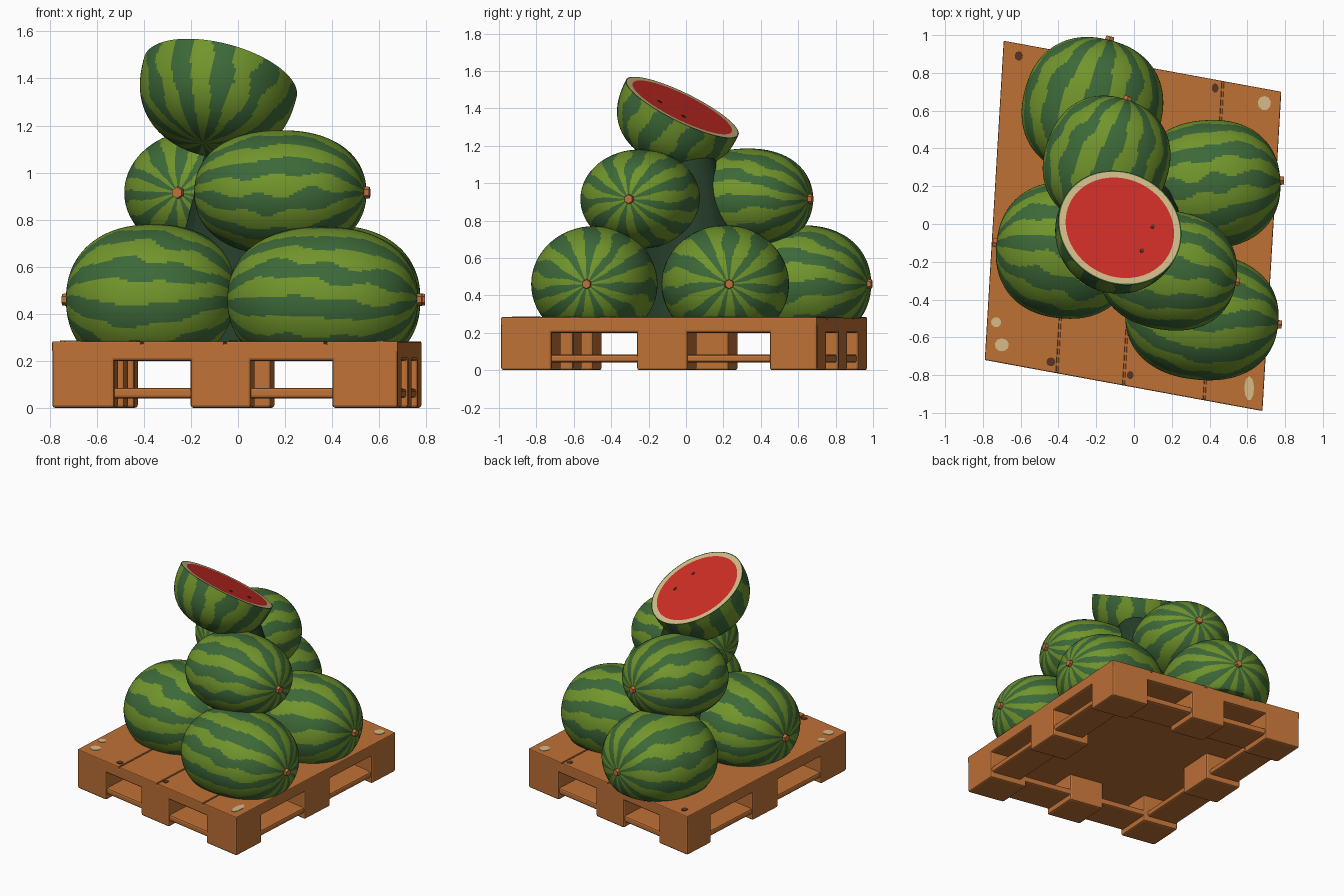
import bpy, bmesh, math
from math import sin, atan2, hypot
from mathutils import Vector, Matrix

cube = bpy.data.objects.get("Cube")
if cube:
    bpy.data.objects.remove(cube, do_unlink=True)


def material(name, r, g, b):
    m = bpy.data.materials.new(name)
    m.use_nodes = True
    m.diffuse_color = (r, g, b, 1)
    bsdf = next(n for n in m.node_tree.nodes if n.type == 'BSDF_PRINCIPLED')
    bsdf.inputs["Base Color"].default_value = (r, g, b, 1)
    bsdf.inputs["Roughness"].default_value = 0.8
    return m


WOOD = material("orange wood", 0.52, 0.165, 0.037)
LIGHT = material("light green rind", 0.165, 0.30, 0.025)
DARK = material("dark green rind", 0.046, 0.14, 0.04)
DEEP = material("deep green", 0.018, 0.045, 0.022)
RED = material("red flesh", 0.62, 0.027, 0.019)
CREAM = material("pale cream", 0.66, 0.50, 0.25)
STEM = material("stem brown", 0.52, 0.165, 0.05)
BROWN = material("dark brown", 0.10, 0.035, 0.015)


def finish(name, bm, mats, smooth=True):
    mesh = bpy.data.meshes.new(name)
    bm.to_mesh(mesh)
    bm.free()
    for m in mats:
        mesh.materials.append(m)
    ob = bpy.data.objects.new(name, mesh)
    bpy.context.collection.objects.link(ob)
    if smooth:
        bpy.ops.object.select_all(action='DESELECT')
        ob.select_set(True)
        bpy.context.view_layer.objects.active = ob
        bpy.ops.object.shade_smooth_by_angle(angle=math.radians(40))
    return ob


# ---------- pallet: slightly skewed, so placed in its own side directions ----------
U, V = Vector((1.47, -0.27, 0)), Vector((0.10, 1.69, 0))
MID = Vector((-0.005, -0.01, 0))


def spot(s, t, z):
    return MID + U * (s - 0.5) + V * (t - 0.5) + Vector((0, 0, z))


def plank(name, s, t, z, bevel=0.012):
    bm = bmesh.new()
    bmesh.ops.create_cube(bm, size=1)
    for v in bm.verts:
        k = [int(c > 0) for c in v.co]
        v.co = spot(s[k[0]], t[k[1]], z[k[2]])
    ob = finish(name, bm, [WOOD], smooth=False)
    mod = ob.modifiers.new("worn edges", 'BEVEL')
    mod.width, mod.segments = bevel, 2


S = [(0, 0.18), (0.40, 0.575), (0.81, 1)]
T = [(0, 0.16), (0.43, 0.59), (0.85, 1)]
for i, s in enumerate(S):
    for j, t in enumerate(T):
        if (i, j) != (1, 1):
            plank(f"pallet_block_{i}{j}", s, t, (0, 0.23))

plank("pallet_deck", (0, 1), (0, 1), (0.20, 0.274))
seams = [0, 0.26, 0.5, 0.79, 1]
for i in range(4):
    a, b = seams[i], seams[i + 1]
    plank(f"deck_board_{i}", (a + 0.003 * (i > 0), b - 0.003 * (i < 3)), (0, 1),
          (0.235, 0.283), 0.006)

for k, e in enumerate([(0.006, 0.16), (0.84, 0.994)]):
    plank(f"bottom_cross_board_{k}", (0.02, 0.98), e, (0.04, 0.085))
    plank(f"bottom_side_board_{k}", e, (0.02, 0.98), (0.042, 0.083))


# Worn pale and dark patches on the deck
def patch(name, x, y, rx, ry, mat):
    bm = bmesh.new()
    bmesh.ops.create_cone(bm, cap_ends=True, segments=9, radius1=1, radius2=1, depth=0.006,
                          matrix=Matrix.Translation((x, y, 0.283)) @ Matrix.Diagonal((rx, ry, 1, 1)))
    finish(name, bm, [mat], smooth=False)


for i, p in enumerate([(0.69, 0.64, 0.035, 0.038), (-0.73, -0.52, 0.027, 0.027),
                       (-0.70, -0.64, 0.038, 0.035), (0.61, -0.87, 0.026, 0.065)]):
    patch(f"pale_patch_{i}", *p, CREAM)
for i, p in enumerate([(-0.61, 0.89, 0.022, 0.025), (-0.44, -0.73, 0.024, 0.024),
                       (-0.02, -0.80, 0.018, 0.022), (0.43, 0.72, 0.018, 0.024)]):
    patch(f"dark_patch_{i}", *p, BROWN)


# ---------- melons ----------
def is_light(p, seed):
    """Wavy, broken stripes running from pole to pole."""
    th, z = atan2(p.y, p.x), p.z
    wave = sin(11 * th + 0.8 * sin(3 * z + seed + 2 * sin(th)) + 0.3 * sin(11 * z + 5 * th))
    gate = 0.5 * sin(3 * th + 7 * z + seed) * sin(5 * th - 4 * z + 2 * seed)
    return wave > gate


def stem(name, at, direction):
    bm = bmesh.new()
    rot = direction.to_track_quat('Z', 'Y').to_matrix().to_4x4()
    bmesh.ops.create_cone(bm, cap_ends=True, segments=6, radius1=0.03, radius2=0.024, depth=0.04,
                          matrix=Matrix.Translation(at) @ rot)
    finish(name, bm, [STEM], smooth=False)


def melon(name, centre, axis, size, seed, floor=None, half=False, stems=(1,)):
    """size = half width, half height, half length; the axis points to the stem."""
    centre, d = Vector(centre), Vector(axis).normalized()
    up = d.orthogonal().normalized() if half else Vector((0, 0, 1))
    side = up.cross(d)
    bm = bmesh.new()
    bmesh.ops.create_uvsphere(bm, u_segments=160, v_segments=64, radius=1)
    for f in bm.faces:
        f.material_index = 0 if is_light(f.calc_center_median(), seed) else 1
    # Blunt the ends a little
    power = 2.5 if half else 2.25
    for v in bm.verts:
        v.co /= (hypot(v.co.x, v.co.y) ** power + abs(v.co.z) ** power) ** (1 / power)
    if half:
        # Slice at the middle, then inset the cut into rind and flesh
        bmesh.ops.delete(bm, geom=[v for v in bm.verts if v.co.z > 0.001], context='VERTS')
        rim = [e for e in bm.edges if e.is_boundary]
        cut = bmesh.ops.holes_fill(bm, edges=rim, sides=0)['faces']
        for amount, index in ((0.02, 1), (0.1, 2)):
            ring = bmesh.ops.inset_region(bm, faces=cut, thickness=amount)['faces']
            for f in ring:
                f.material_index = index
        for f in cut:
            f.material_index = 3
    frame = Matrix((side * size[0], up * size[1], d * size[2])).transposed().to_4x4()
    bm.transform(Matrix.Translation(centre) @ frame)
    if floor is not None:
        for v in bm.verts:
            v.co.z = max(v.co.z, floor)
    bmesh.ops.recalc_face_normals(bm, faces=bm.faces)
    finish(name, bm, [LIGHT, DARK, CREAM, RED])
    for k, sign in enumerate(stems):
        stem(f"{name}_stem_{k}", centre + d * size[2] * sign, d * sign)


BASE = 0.275
melon("back_bottom_melon", (-0.22, 0.615, 0.46), (0.09, 0.36, 0), (0.37, 0.315, 0.37), 0.5, BASE)
melon("left_bottom_melon", (-0.36, -0.14, 0.46), (-0.37, 0.04, 0), (0.36, 0.32, 0.37), 1.7, BASE)
melon("front_bottom_melon", (0.36, -0.49, 0.46), (0.39, -0.04, 0), (0.335, 0.31, 0.405), 2.9, BASE)
melon("right_bottom_melon", (0.40, 0.21, 0.46), (0.38, 0.02, 0), (0.34, 0.315, 0.375), 4.1, BASE)
melon("front_middle_melon", (0.18, -0.245, 0.915), (0.36, -0.06, 0), (0.315, 0.265, 0.365), 5.2)
melon("back_middle_melon", (-0.145, 0.33, 0.915), (0.11, 0.33, 0), (0.33, 0.27, 0.345), 0.9,
      stems=(1, -1))

# Dark leafy filling in the gaps of the stack
bm = bmesh.new()
bmesh.ops.create_cone(bm, cap_ends=True, segments=14, radius1=0.36, radius2=0.12, depth=0.89,
                      matrix=Matrix.Translation((0, 0.03, 0.725)))
finish("dark_filling", bm, [DEEP])

# Cut half on top, tipped toward the back
CUT, N = Vector((-0.075, -0.02, 1.405)), Vector((0.23, 0.43, 0.87)).normalized()
melon("top_half_melon", CUT, N, (0.335, 0.335, 0.32), 3.3, half=True, stems=())

# Seeds on the cut face
turn = N.to_track_quat('Z', 'Y').to_matrix().to_4x4()
for i, (x, y) in enumerate([(-0.16, 0.06), (-0.15, -0.10)]):
    bm = bmesh.new()
    bmesh.ops.create_cone(bm, cap_ends=True, segments=8, radius1=1, radius2=1, depth=0.006,
                          matrix=Matrix.Translation(CUT) @ turn
                          @ Matrix.Translation((x, y, 0.002)) @ Matrix.Diagonal((0.01, 0.013, 1, 1)))
    finish(f"seed_{i}", bm, [BROWN], smooth=False)
